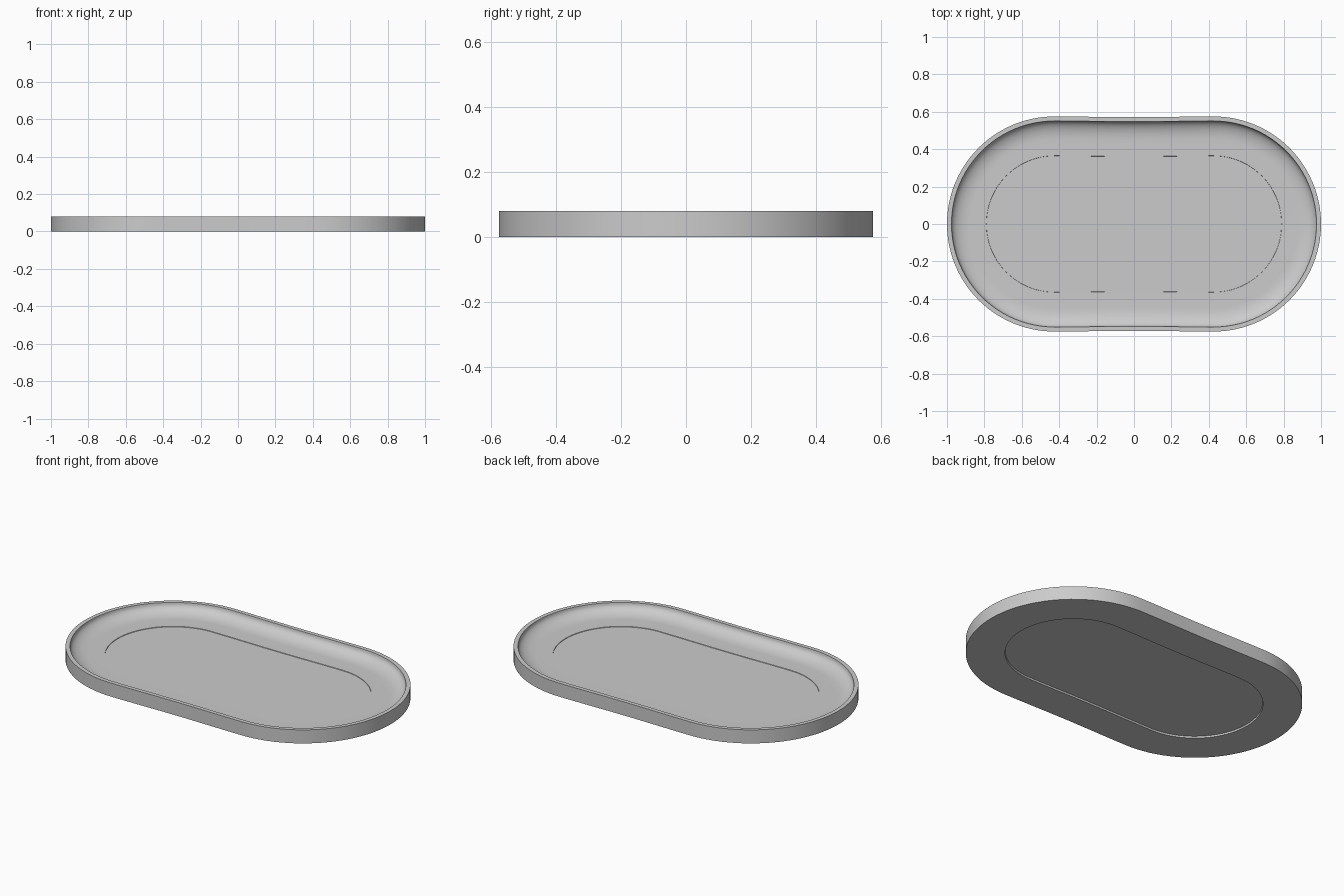
import bpy, bmesh
from math import sin, cos, pi

if "Cube" in bpy.data.objects:
    bpy.data.objects.remove(bpy.data.objects["Cube"])

CORE, RADIUS, WAIST = 0.425, 0.575, 0.004
ARC, SIDE = 48, 12


def outline(inset):
    """Stadium outline, pinched very slightly at the middle of the long sides."""
    r = RADIUS - inset
    pts = []
    for s in (1, -1):
        # rounded end
        for i in range(ARC + 1):
            a = -pi / 2 + pi * i / ARC
            pts.append((s * (CORE + r * cos(a)), s * r * sin(a)))
        # long side
        for i in range(1, SIDE):
            t = i / SIDE
            x = CORE * (1 - 2 * t)
            y = r - WAIST * sin(pi * t) ** 2
            pts.append((s * x, s * y))
    return pts


# Cross-section (inset from the outer wall, height): underside recess to inner floor
profile = [(0.212, 0.010), (0.210, 0.0), (0.0, 0.0), (0.0, 0.08), (0.024, 0.08)]
# concave sweep from the rim down to the floor
for i in range(13):
    a = pi / 2 * i / 12
    profile.append((0.125 - 0.100 * cos(a), 0.076 - 0.050 * sin(a)))
# tiny step into the floor panel
profile += [(0.210, 0.026), (0.211, 0.023)]

bm = bmesh.new()
rings = [[bm.verts.new((x, y, z)) for x, y in outline(d)] for d, z in profile]
n = len(rings[0])
for lo, hi in zip(rings, rings[1:]):
    for i in range(n):
        j = (i + 1) % n
        bm.faces.new((lo[i], lo[j], hi[j], hi[i]))
bm.faces.new(rings[0][::-1])
bm.faces.new(rings[-1])
bmesh.ops.recalc_face_normals(bm, faces=bm.faces)

# Tray
mesh = bpy.data.meshes.new("tray")
bm.to_mesh(mesh)
bm.free()
tray = bpy.data.objects.new("tray", mesh)
bpy.context.collection.objects.link(tray)
bpy.context.view_layer.objects.active = tray
tray.select_set(True)
bpy.ops.object.shade_smooth_by_angle(angle=pi / 6)
